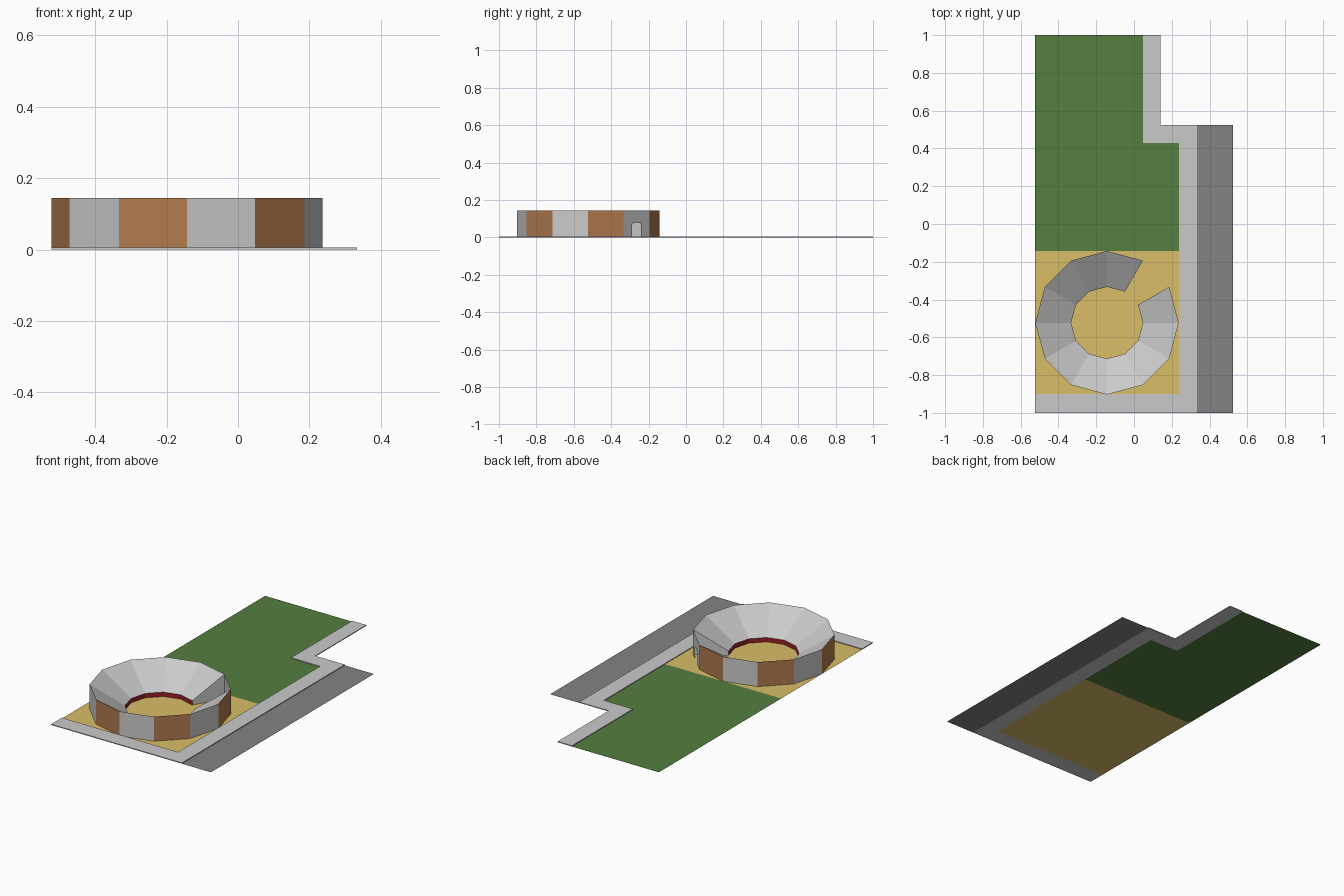
import bpy
from math import cos, sin, radians

if "Cube" in bpy.data.objects:
    bpy.data.objects.remove(bpy.data.objects["Cube"])


def material(name, r, g, b):
    m = bpy.data.materials.new(name)
    m.diffuse_color = [(v / 255) ** 2.2 for v in (r, g, b)] + [1]
    m.use_nodes = True
    m.node_tree.nodes["Principled BSDF"].inputs["Base Color"].default_value = m.diffuse_color
    return m


GREY = material("light_grey", 201, 201, 201)
ROAD = material("asphalt", 130, 130, 130)
GREEN = material("grass_green", 85, 126, 65)
SAND = material("sand", 217, 188, 103)
BROWN = material("brown", 176, 122, 80)
RED = material("dark_red", 150, 36, 44)


def build(name, verts, faces, mats, rule=None):
    me = bpy.data.meshes.new(name)
    me.from_pydata(verts, [], faces)
    for m in mats:
        me.materials.append(m)
    if rule:
        for p in me.polygons:
            p.material_index = rule(p.index)
    ob = bpy.data.objects.new(name, me)
    bpy.context.collection.objects.link(ob)
    return ob


def sheet(name, pts, mat, z=0.0):
    build(name, [(x, y, z) for x, y in pts], [list(range(len(pts)))], [mat])


def slab(name, pts, mat, h):
    n = len(pts)
    verts = [(x, y, z) for z in (0, h) for x, y in pts]
    faces = [list(range(n))[::-1], list(range(n, 2 * n))]
    faces += [(i, (i + 1) % n, (i + 1) % n + n, i + n) for i in range(n)]
    build(name, verts, faces, [mat])


# Ground areas
L, X1, X2, X3, X4, X5 = -0.523, 0.047, 0.14, 0.237, 0.333, 0.523
sheet("lawn", [(L, -0.143), (X3, -0.143), (X3, 0.43), (X1, 0.43), (X1, 1), (L, 1)], GREEN)
sheet("sand_yard", [(L, -0.9), (X3, -0.9), (X3, -0.143), (L, -0.143)], SAND)
sheet("road", [(X4, -1), (X5, -1), (X5, 0.523), (X4, 0.523)], ROAD)
slab("pavement", [(L, -1), (X4, -1), (X4, 0.523), (X2, 0.523), (X2, 1), (X1, 1),
                  (X1, 0.43), (X3, 0.43), (X3, -0.9), (L, -0.9)], GREY, 0.005)

# Round arena: twelve sides, side 1 is the open entrance
CX, CY, RO, RI, H, HI = -0.143, -0.523, 0.38, 0.19, 0.145, 0.026


def ring_point(k, r, z):
    a = radians(30 * k)
    return (CX + r * cos(a), CY + r * sin(a), z)


def ring_band(name, lower, upper, mats, rule=None):
    verts = [ring_point(k, *p) for k in range(2, 14) for p in (lower, upper)]
    faces = [(2 * i, 2 * i + 2, 2 * i + 3, 2 * i + 1) for i in range(11)]
    return build(name, verts, faces, mats, rule)


ring_band("outer_wall", (RO, 0), (RO, H), [BROWN, GREY], lambda i: i % 2)
ring_band("seating_slope", (RO, H), (RI, HI), [GREY])
ring_band("inner_barrier", (RI, HI), (RI, 0), [RED])

# Side walls of the entrance passage
for name, k in (("passage_wall_right", 1), ("passage_wall_left", 2)):
    verts = [ring_point(k, *p) for p in ((RI, 0), (RO, 0), (RO, H), (RI, HI))]
    build(name, verts, [(0, 1, 2, 3) if k == 2 else (3, 2, 1, 0)], [GREY])

# Entrance wall with an arched doorway
a, b = ring_point(1, RO, 0), ring_point(2, RO, 0)
outline = [(0, 0), (0.32, 0), (0.32, 0.067), (0.36, 0.076), (0.62, 0.076),
           (0.66, 0.067), (0.66, 0), (1, 0), (1, H), (0, H)]
verts = [(a[0] + (b[0] - a[0]) * t, a[1] + (b[1] - a[1]) * t, z) for t, z in outline]
build("entrance_wall", verts, [list(range(len(verts)))], [GREY])
